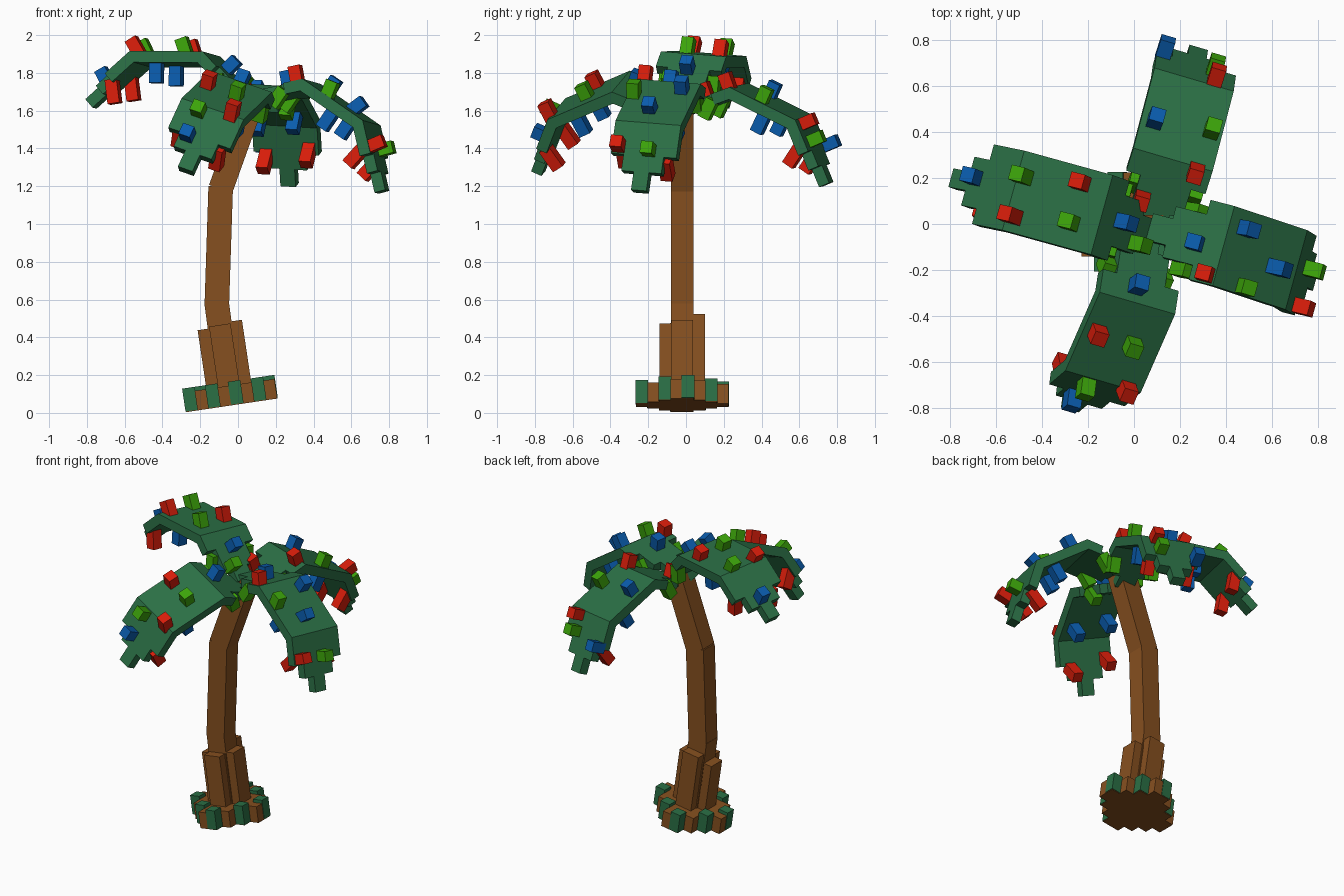
import bpy, bmesh, math
from mathutils import Matrix, Vector

if "Cube" in bpy.data.objects:
    bpy.data.objects.remove(bpy.data.objects["Cube"], do_unlink=True)


def material(name, rgb):
    m = bpy.data.materials.new(name)
    m.use_nodes = True
    m.diffuse_color = (*rgb, 1)
    m.node_tree.nodes["Principled BSDF"].inputs["Base Color"].default_value = (*rgb, 1)
    return m


BROWN = material("bark brown", (.24, .08, .014))
GREEN = material("leaf green", (.024, .16, .06))
RED = material("light red", (.68, .012, .003))
LIME = material("light lime", (.045, .37, .003))
BLUE = material("light blue", (.003, .107, .42))


def finish(name, bm, mat, matrix):
    bmesh.ops.recalc_face_normals(bm, faces=bm.faces)
    mesh = bpy.data.meshes.new(name)
    bm.to_mesh(mesh)
    bm.free()
    mesh.materials.append(mat)
    ob = bpy.data.objects.new(name, mesh)
    ob.matrix_world = matrix
    bpy.context.collection.objects.link(ob)


def box(name, size, mat, matrix):
    """Box standing on the origin of its matrix."""
    bm = bmesh.new()
    bmesh.ops.create_cube(bm, size=1)
    for v in bm.verts:
        v.co = Vector((v.co.x * size[0], v.co.y * size[1], (v.co.z + .5) * size[2]))
    finish(name, bm, mat, matrix)


def at(x, y, z):
    return Matrix.Translation((x, y, z))


def turn(degrees, axis):
    return Matrix.Rotation(math.radians(degrees), 4, axis)


# Base: a leaning stepped diamond of square blocks, its rim alternating leaf and bark
base = at(-.033, -.02, .04) @ turn(-8.5, 'Y')
CELL = .061
for k in range(4):
    row = k + .5
    for sign in (-1, 1):
        box("base_row", (2 * (4 - k) * CELL, CELL, .105), BROWN, base @ at(0, sign * row * CELL, 0))
    if k % 2 == 0:
        for quarter in range(4):
            box("base_leaf_block", (CELL + .006, CELL + .006, .122), GREEN,
                base @ turn(90 * quarter, 'Z') @ at((3.5 - k) * CELL, row * CELL, .004))

# Root column: a plus-shaped bundle of four buttresses around the core
box("root_core", (.13, .13, .43), BROWN, base)
for i, height in enumerate((.44, .48, .42, .43)):
    box("root_buttress", (.07, .115, height), BROWN, base @ turn(90 * i, 'Z') @ at(.085, 0, 0))

# Trunk: straight boxes that follow a bent path
path = [(-.075, .3), (-.112, .575), (-.092, 1.185), (.075, 1.65)]
for (x0, z0), (x1, z1) in zip(path, path[1:]):
    lean = math.degrees(math.atan2(x1 - x0, z1 - z0))
    box("trunk_section", (.13, .12, math.hypot(x1 - x0, z1 - z0) + .015), BROWN,
        at(x0, -.02, z0) @ turn(lean, 'Y'))

# Frond profile: three straight runs with a bend at each crease
CREASE = .4
SLOPES = [math.radians(a) for a in (30, -15, -57)]


def run(s):
    return 0 if s < -1e-4 else 1 if s < CREASE + 1e-4 else 2


def normal(a):
    return Vector((-math.sin(a), 0, math.cos(a)))


def top_point(s):
    """Point on the upper surface at the length s from the inner crease."""
    def step(a, length):
        return Vector((math.cos(a), 0, math.sin(a))) * length
    if s <= CREASE:
        return step(SLOPES[run(s)], s)
    return step(SLOPES[1], CREASE) + step(SLOPES[2], s - CREASE)


def bend(co):
    """Wrap a flat plate over the profile with mitred creases."""
    s, y, d = co
    n = normal(SLOPES[run(s)])
    for pos, a, b in ((0, SLOPES[0], SLOPES[1]), (CREASE, SLOPES[1], SLOPES[2])):
        if abs(s - pos) < 1e-4:
            n = normal((a + b) / 2) / math.cos((a - b) / 2)
    return top_point(s) + n * d + Vector((0, y, 0))


def frond(matrix):
    # Stepped outline, with half widths along the length
    steps = [(-.34, -.25, .06), (-.25, -.11, .115), (-.11, .58, .18),
             (.58, .67, .11), (.67, .77, .042)]
    side = [p for a, b, w in steps for p in ((a, w), (b, w))]
    outline = side + [(s, -w) for s, w in reversed(side)]
    bm = bmesh.new()
    face = bm.faces.new([bm.verts.new((s, w, 0)) for s, w in outline])
    out = bmesh.ops.extrude_face_region(bm, geom=[face])
    for v in out["geom"]:
        if isinstance(v, bmesh.types.BMVert):
            v.co.z = -.06
    for cut in (0, CREASE):
        bmesh.ops.bisect_plane(bm, geom=bm.verts[:] + bm.edges[:] + bm.faces[:],
                               plane_co=(cut, 0, 0), plane_no=(1, 0, 0))
    for v in bm.verts:
        v.co = bend(v.co)
    finish("frond", bm, GREEN, matrix)


def top_light(matrix, mat, s, y, lean=0):
    p = top_point(s) + Vector((0, y, 0))
    place = at(*p) @ turn(lean - math.degrees(SLOPES[run(s)]), 'Y') @ at(0, 0, -.02)
    box("top_light", (.065, .065, .1), mat, matrix @ place)


def hanging_light(matrix, mat, s, y, lean, drop):
    p = top_point(s) + Vector((0, y, 0))
    place = at(*p) @ turn(lean, 'Y') @ at(0, 0, -drop)
    box("hanging_light", (.065, .065, drop - .042), mat, matrix @ place)


# Lights below every frond: colour, length along, offset, lean, reach
HANGING = [(RED, .56, .11, 24, .17), (RED, .51, -.13, 24, .17), (BLUE, .27, .11, 16, .165),
           (BLUE, .22, -.1, 16, .165), (LIME, -.1, .12, 16, .15), (LIME, -.09, -.14, 16, .15)]

# Each frond: inner crease position, heading, droop, roll, and its upper lights
FRONDS = [
    ((-.14, .04, 1.9), 164, 0, 0,
     [(BLUE, .63, -.02, -12), (LIME, .37, -.07, 28), (RED, .12, -.11, 20),
      (LIME, .12, .07, 20), (RED, .37, .11, 32), (BLUE, -.12, 0), (LIME, -.24, .07)]),
    ((.015, -.345, 1.755), 254, 12, -3,
     [(BLUE, -.07, -.02), (RED, .18, -.12), (LIME, .19, .05),
      (LIME, .44, -.06), (RED, .4, .11), (BLUE, .59, -.06)]),
    ((.39, -.095, 1.755), 344, 3, 0,
     [(BLUE, -.12, -.02), (RED, -.04, -.14), (BLUE, .08, .1), (LIME, .155, -.145, -12),
      (BLUE, .28, -.02, 20), (LIME, .55, .03), (RED, .54, -.14, -8)]),
    ((.17, .28, 1.735), 72, 6, -12,
     [(BLUE, .57, .15), (LIME, .53, -.08), (RED, .43, -.09), (BLUE, .15, .12),
      (LIME, .18, -.13), (RED, -.02, -.11), (RED, -.21, .08)]),
]
for loc, heading, droop, roll, lights in FRONDS:
    m = at(*loc) @ turn(16, 'Y') @ turn(heading, 'Z') @ turn(droop, 'Y') @ turn(roll, 'X')
    frond(m)
    for item in lights:
        top_light(m, *item)
    for item in HANGING:
        hanging_light(m, *item)
